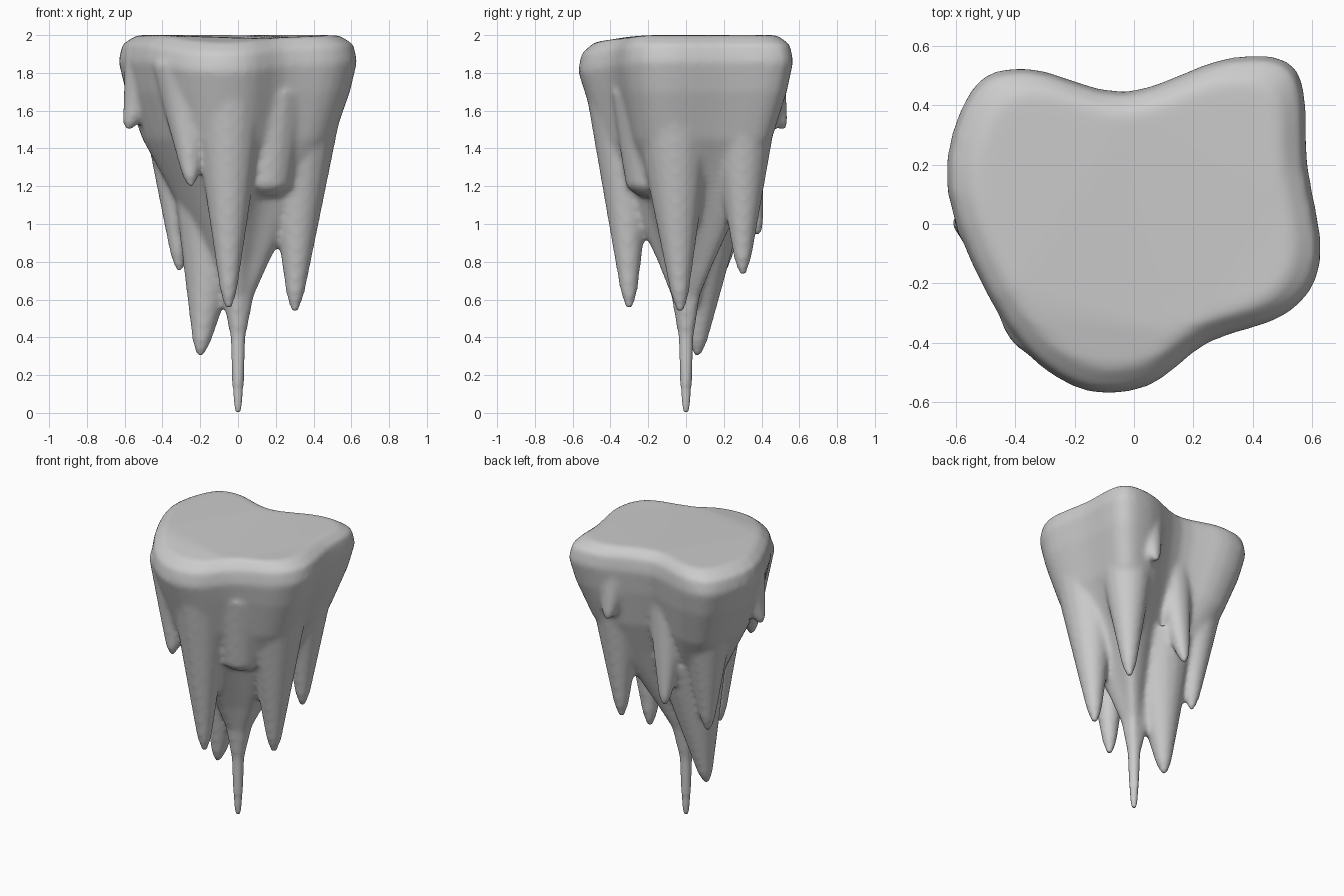
import bpy, bmesh, math
from mathutils import Vector

if "Cube" in bpy.data.objects:
    bpy.data.objects.remove(bpy.data.objects["Cube"])

# Key points of the wide top's outline, seen from above
OUTLINE = [(-.63, .11), (-.55, .45), (-.36, .525), (-.03, .445), (.32, .56), (.55, .52), (.585, .2),
           (.63, -.12), (.52, -.3), (.25, -.4), (.04, -.55), (-.2, -.55), (-.43, -.35)]

# Core profile: (height, outline scale)
CORE = [(0, .035), (.08, .055), (.4, .075), (.62, .14), (.8, .26), (1.2, .58), (1.45, .8),
        (1.7, .94), (1.86, 1), (1.95, .97), (2, .85)]

# Hanging spikes: tip position, root position, root radius, tip radius
SPIKES = [((-.05, -.3, .55), (-.05, -.33, 1.75), .21, .032),
          ((.3, -.03, .53), (.34, -.07, 1.75), .24, .032),
          ((-.2, .06, .3), (-.1, .1, 1.2), .24, .032),
          ((-.31, .2, .75), (-.33, .25, 1.8), .22, .032),
          ((.29, .3, .73), (.32, .3, 1.8), .22, .032),
          ((-.1, .38, .94), (-.06, .24, 1.75), .17, .032),
          ((-.58, 0, 1.5), (-.45, .02, 1.9), .15, .032),
          ((.25, .51, 1.5), (.25, .38, 1.9), .14, .032),
          ((-.25, -.37, 1.2), (-.28, -.28, 1.85), .18, .032),
          # short curtain bridging two front spikes
          ((.15, -.18, 1.15), (.18, -.2, 1.7), .2, .13)]


def loft(bm, rings):
    """Skin a closed solid through rings of equal point count."""
    loops = [[bm.verts.new(p) for p in ring] for ring in rings]
    n = len(loops[0])
    for a, b in zip(loops, loops[1:]):
        for i in range(n):
            j = (i + 1) % n
            bm.faces.new((a[i], a[j], b[j], b[i]))
    bm.faces.new(loops[0])
    bm.faces.new(loops[-1])


def smooth_loop(points, steps=4):
    """Closed Catmull-Rom curve through the points."""
    pts = [Vector(p) for p in points]
    n = len(pts)
    result = []
    for i in range(n):
        a, b, c, d = (pts[(i + k) % n] for k in (-1, 0, 1, 2))
        for s in range(steps):
            t = s / steps
            result.append(b + ((c - a) * t + (2 * a - 5 * b + 4 * c - d) * t ** 2
                               + (3 * b - a - 3 * c + d) * t ** 3) / 2)
    return result


def core_ring(z, scale):
    # The thin lower part turns round; the front edge of the top dips slightly
    round_mix = min(1, max(0, (.75 - z) / .3))
    ring = []
    for p in outline:
        q = p * scale * (1 + round_mix * (.55 / p.length - 1))
        dip = .16 * max(0, -q.y - .25) if z > 1.7 else 0
        ring.append((q.x, q.y, z - dip))
    return ring


def spike_rings(tip, root, radius, tip_radius, n=16, steps=12):
    # Blunt tip, then a flare that slows towards the root
    tip, root = Vector(tip), Vector(root)
    for k in range(steps + 1):
        t = k / steps
        c = tip.lerp(root, t)
        r = tip_radius * .6 if k == 0 else tip_radius + (radius - tip_radius) * t
        yield [(c.x + r * math.cos(math.tau * i / n), c.y + r * math.sin(math.tau * i / n), c.z)
               for i in range(n)]


# Core and spikes as overlapping solids
outline = smooth_loop(OUTLINE)
bm = bmesh.new()
loft(bm, [core_ring(z, s) for z, s in CORE])
for spike in SPIKES:
    loft(bm, spike_rings(*spike))
bmesh.ops.triangulate(bm, faces=[f for f in bm.faces if len(f.verts) > 4])
bmesh.ops.recalc_face_normals(bm, faces=bm.faces)
mesh = bpy.data.meshes.new("hanging_rock")
bm.to_mesh(mesh)
bm.free()
rock = bpy.data.objects.new("hanging_rock", mesh)
bpy.context.collection.objects.link(rock)

# Fuse everything into one softly blended surface
remesh = rock.modifiers.new("fuse", 'REMESH')
remesh.mode = 'VOXEL'
remesh.voxel_size = .016
remesh.use_smooth_shade = True
smooth = rock.modifiers.new("soften", 'SMOOTH')
smooth.factor = .5
smooth.iterations = 12
